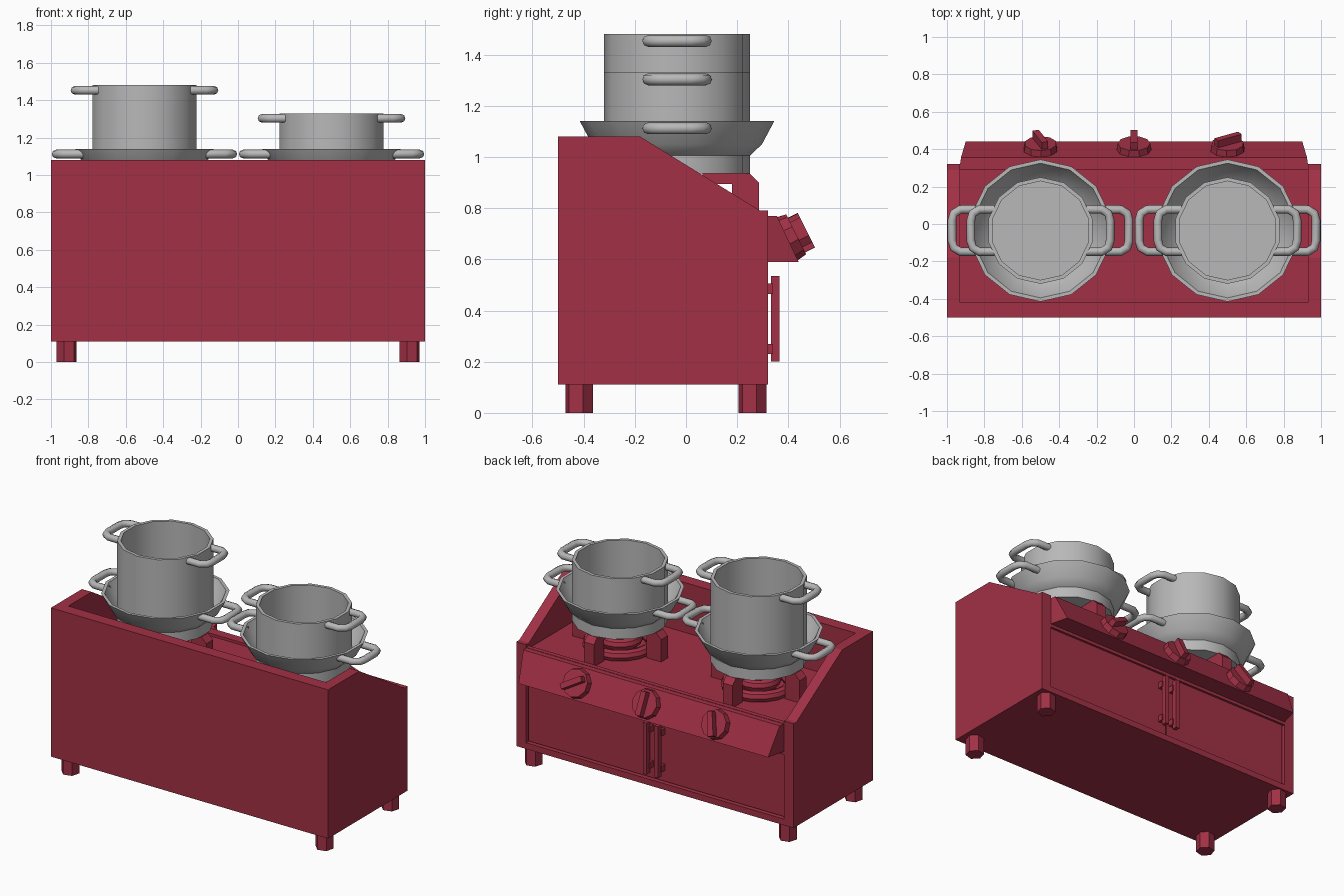
import bpy, bmesh, math
from mathutils import Matrix, Vector

if "Cube" in bpy.data.objects:
    bpy.data.objects.remove(bpy.data.objects["Cube"])


def material(name, rgb):
    m = bpy.data.materials.new(name)
    m.diffuse_color = (*rgb, 1)
    m.use_nodes = True
    m.node_tree.nodes["Principled BSDF"].inputs["Base Color"].default_value = m.diffuse_color
    return m


RED = material("red enamel", (0.36, 0.03, 0.06))
STEEL = material("grey steel", (0.48, 0.48, 0.48))
CY = -0.035  # depth of the burner centres


def finish(name, bm, mat, smooth=False):
    bmesh.ops.recalc_face_normals(bm, faces=bm.faces)
    me = bpy.data.meshes.new(name)
    bm.to_mesh(me)
    bm.free()
    ob = bpy.data.objects.new(name, me)
    bpy.context.collection.objects.link(ob)
    me.materials.append(mat)
    if smooth:
        bpy.ops.object.select_all(action='DESELECT')
        ob.select_set(True)
        bpy.context.view_layer.objects.active = ob
        bpy.ops.object.shade_smooth_by_angle(angle=math.radians(32))
    return ob


def box(name, x0, x1, y0, y1, z0, z1, mat=RED):
    bm = bmesh.new()
    mtx = Matrix.Translation(((x0 + x1) / 2, (y0 + y1) / 2, (z0 + z1) / 2)) \
        @ Matrix.Diagonal((x1 - x0, y1 - y0, z1 - z0, 1))
    bmesh.ops.create_cube(bm, size=1, matrix=mtx)
    return finish(name, bm, mat)


def loft(name, a, b, mat=RED, matrix=Matrix()):
    """Solid between two matching point loops."""
    bm = bmesh.new()
    va = [bm.verts.new(matrix @ Vector(p)) for p in a]
    vb = [bm.verts.new(matrix @ Vector(p)) for p in b]
    bm.faces.new(va)
    bm.faces.new(vb[::-1])
    n = len(a)
    for i in range(n):
        j = (i + 1) % n
        bm.faces.new((va[i], va[j], vb[j], vb[i]))
    return finish(name, bm, mat)


def lathe(name, profile, cx, sides=14, mat=STEEL, closed=False):
    """Turned shape; points on the axis become fan centres."""
    bm = bmesh.new()
    rings = []
    for r, z in profile:
        if r == 0:
            rings.append([bm.verts.new((cx, CY, z))] * sides)
        else:
            rings.append([bm.verts.new((cx + r * math.sin(math.tau * i / sides),
                                        CY + r * math.cos(math.tau * i / sides), z))
                          for i in range(sides)])
    pairs = list(zip(rings, rings[1:])) + ([(rings[-1], rings[0])] if closed else [])
    for a, b in pairs:
        for i in range(sides):
            j = (i + 1) % sides
            bm.faces.new(list(dict.fromkeys((a[i], a[j], b[j], b[i]))))
    return finish(name, bm, mat, True)


def tube(name, pts, radius, mat):
    cu = bpy.data.curves.new(name, 'CURVE')
    cu.dimensions = '3D'
    cu.bevel_depth = radius
    cu.bevel_resolution = 2
    cu.use_fill_caps = True
    sp = cu.splines.new('POLY')
    sp.points.add(len(pts) - 1)
    for p, c in zip(sp.points, pts):
        p.co = (*c, 1)
    ob = bpy.data.objects.new(name, cu)
    bpy.context.collection.objects.link(ob)
    cu.materials.append(mat)
    bpy.ops.object.select_all(action='DESELECT')
    ob.select_set(True)
    bpy.context.view_layer.objects.active = ob
    bpy.ops.object.convert(target='MESH')
    bpy.ops.object.shade_smooth_by_angle(angle=math.radians(50))


# Cabinet: sloped sides, tall wall, hob block and rails around the doors
side = [(-0.5, 0.11), (0.32, 0.11), (0.32, 0.79), (0.29, 0.79), (-0.18, 1.08), (-0.5, 1.08)]
for s, label in ((-1, "left"), (1, "right")):
    loft(label + "_side", [(s * 0.93, y, z) for y, z in side], [(s, y, z) for y, z in side])
box("tall_wall", -0.93, 0.93, -0.5, -0.42, 0.11, 1.08)
box("hob_block", -0.93, 0.93, -0.42, 0.29, 0.11, 0.755)
box("bottom_rail", -0.93, 0.93, 0.29, 0.32, 0.11, 0.15)
box("top_rail", -0.93, 0.93, 0.29, 0.32, 0.57, 0.772)

# Tapered control console
loft("control_console",
     [(-0.93, 0.32, 0.77), (-0.925, 0.355, 0.77), (-0.90, 0.44, 0.59), (-0.93, 0.32, 0.59)],
     [(0.93, 0.32, 0.77), (0.925, 0.355, 0.77), (0.90, 0.44, 0.59), (0.93, 0.32, 0.59)])

# Doors with bar handles
for s in (-1, 1):
    xs = sorted((s * 0.004, s * 0.922))
    box("door", *xs, 0.285, 0.305, 0.158, 0.57)
    box("door_handle", s * 0.042 - 0.013, s * 0.042 + 0.013, 0.332, 0.366, 0.2, 0.535)
    for z in (0.25, 0.485):
        box("handle_bracket", s * 0.042 - 0.02, s * 0.042 + 0.02, 0.3, 0.34, z - 0.02, z + 0.02)

# Six-sided feet
for x in (-0.917, 0.917):
    for y in (-0.417, 0.26):
        hexa = [(x + 0.056 * math.cos(math.radians(15 + 60 * i)),
                 y + 0.056 * math.sin(math.radians(15 + 60 * i))) for i in range(6)]
        loft("foot", [(a, b, 0) for a, b in hexa], [(a, b, 0.115) for a, b in hexa])

# Knobs on the slanted console face: local z points out of the face
up = Vector((0, -0.447, 0.894))
out = Vector((0, 0.894, 0.447))
across = up.cross(out)
for x, turn in ((-0.5, 20), (0, 0), (0.5, -58)):
    frame = Matrix((across, up, out)).transposed().to_4x4()
    frame.translation = (x, 0.395, 0.68)
    frame = frame @ Matrix.Rotation(math.radians(turn), 4, 'Z')
    disc = [(0.095 * math.cos(math.tau * i / 10), 0.095 * math.sin(math.tau * i / 10))
            for i in range(10)]
    loft("knob_disc", [(a, b, -0.01) for a, b in disc],
         [(a * 0.92, b * 0.92, 0.04) for a, b in disc], RED, frame)
    grip = [(-0.018, -0.078), (0.018, -0.078), (0.018, 0.07), (-0.018, 0.07)]
    loft("knob_grip", [(a, b, 0.03) for a, b in grip], [(a, b, 0.082) for a, b in grip], RED, frame)

# Burners, pans and pots
arm = [(0.10, 0.935), (0.285, 0.935), (0.32, 0.90), (0.32, 0.75), (0.215, 0.75),
       (0.215, 0.895), (0.10, 0.895)]
for cx, top in ((-0.5, 1.48), (0.5, 1.33)):
    # flame rings
    for r, z in ((0.19, 0.785), (0.10, 0.815)):
        ring = [(r + 0.035 * math.cos(math.tau * k / 8), z + 0.035 * math.sin(math.tau * k / 8))
                for k in range(8)]
        lathe("burner_ring", ring, cx, 16, RED, True)
    lathe("burner_cap", [(0, 0.75), (0.1, 0.75), (0.1, 0.835), (0, 0.835)], cx, 16, RED)
    # four pan supports
    for q in range(4):
        m = Matrix.Translation((cx, CY, 0)) @ Matrix.Rotation(q * math.pi / 2, 4, 'Z')
        loft("pan_support", [(r, -0.035, z) for r, z in arm], [(r, 0.035, z) for r, z in arm], RED, m)
    # straight pot standing in a flared pan
    lathe("pot", [(0, 0.935), (0.285, 0.935), (0.285, top), (0.264, top),
                  (0.264, 0.96), (0, 0.96)], cx)
    lathe("flared_pan", [(0.27, 1.0), (0.285, 1.005), (0.332, 1.05), (0.38, 1.14),
                         (0.36, 1.14), (0.316, 1.06), (0.27, 1.02)], cx, closed=True)
    # loop handles
    for s in (-1, 1):
        for name, r0, r1, z in (("pot_handle", 0.245, 0.372, top - 0.027),
                                ("pan_handle", 0.33, 0.473, 1.112)):
            half = [(r0, 0.113), (r1 - 0.045, 0.113), (r1 - 0.01, 0.092), (r1, 0.055)]
            path = half + [(a, -b) for a, b in half[::-1]]
            tube(name, [(cx + s * a, CY + b, z) for a, b in path], 0.023, STEEL)
